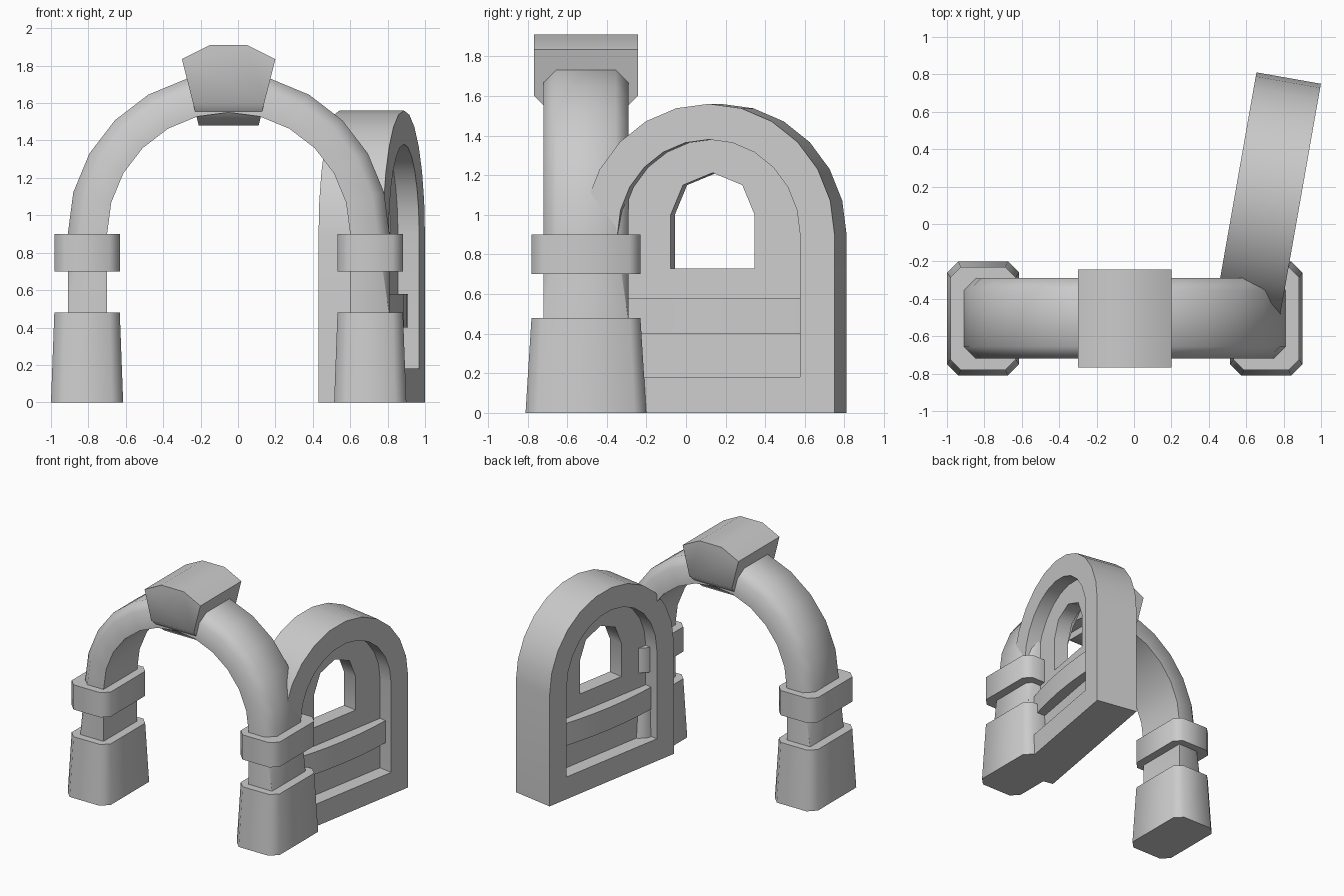
import bpy, bmesh
from math import sin, cos, pi, radians
from mathutils import Matrix

if "Cube" in bpy.data.objects:
    bpy.data.objects.remove(bpy.data.objects["Cube"])

SMOOTH = radians(50)
CX, CY = -0.05, -0.505          # centre of the gateway
SPRING = 0.90                   # height where the arcs begin


def finish(name, bm, matrix=Matrix()):
    bmesh.ops.remove_doubles(bm, verts=bm.verts, dist=0.0003)
    bmesh.ops.recalc_face_normals(bm, faces=bm.faces)
    me = bpy.data.meshes.new(name)
    bm.to_mesh(me)
    bm.free()
    me.shade_smooth()
    me.set_sharp_from_angle(angle=SMOOTH)
    ob = bpy.data.objects.new(name, me)
    ob.matrix_world = matrix
    bpy.context.collection.objects.link(ob)
    return ob


def loft(name, sections, matrix=Matrix()):
    """Skin a list of equal-length point loops and cap both ends."""
    bm = bmesh.new()
    rings = [[bm.verts.new(p) for p in s] for s in sections]
    n = len(rings[0])
    for a, b in zip(rings, rings[1:]):
        for i in range(n):
            j = (i + 1) % n
            bm.faces.new((a[i], a[j], b[j], b[i]))
    bm.faces.new(rings[0])
    bm.faces.new(rings[-1])
    return finish(name, bm, matrix)


def octagon(x, y, z, hx, hy, c):
    """Rectangle with cut corners."""
    pts = [(hx, hy - c), (hx - c, hy), (c - hx, hy), (-hx, hy - c),
           (-hx, c - hy), (c - hx, -hy), (hx - c, -hy), (hx, c - hy)]
    return [(x + a, y + b, z) for a, b in pts]


def arch_outline(rx, rz, bottom, spring, segs):
    pts = [(-rx, bottom), (rx, bottom)]
    pts += [(rx * cos(pi * i / segs), spring + rz * sin(pi * i / segs))
            for i in range(segs + 1)]
    return pts


def plate(name, outlines, half, matrix):
    """Extrude a flat outline with holes, standing upright in the xz plane."""
    cu = bpy.data.curves.new(name + "_profile", 'CURVE')
    cu.dimensions = '2D'
    cu.fill_mode = 'BOTH'
    cu.extrude = half
    for pts in outlines:
        sp = cu.splines.new('POLY')
        sp.points.add(len(pts) - 1)
        for p, (x, z) in zip(sp.points, pts):
            p.co = (x, z, 0, 1)
        sp.use_cyclic_u = True
    tmp = bpy.data.objects.new(name + "_profile", cu)
    bpy.context.collection.objects.link(tmp)
    me = bpy.data.meshes.new_from_object(
        tmp.evaluated_get(bpy.context.evaluated_depsgraph_get()))
    bpy.data.objects.remove(tmp)
    bm = bmesh.new()
    bm.from_mesh(me)
    bmesh.ops.transform(bm, matrix=Matrix.Rotation(pi / 2, 4, 'X'), verts=bm.verts)
    return finish(name, bm, matrix)


# Pillar bases and collars
for side, label in ((-1, "left"), (1, "right")):
    x = CX + side * 0.757
    loft(label + "_pillar_base", [octagon(x, CY, 0, 0.193, 0.305, 0.06),
                                  octagon(x, CY, 0.48, 0.175, 0.275, 0.055)])
    loft(label + "_pillar_collar", [octagon(x, CY, 0.70, 0.175, 0.275, 0.055),
                                    octagon(x, CY, 0.90, 0.175, 0.275, 0.055)])


# Pillar shafts and arch as one sweep, with a bevel fading out down the legs
def arch_section(dx, dz, z0, c):
    ri, ro, h = 0.65, 0.86, 0.215
    pts = [(ri, -h), (ri, h), (ro - c, h), (ro, h - c), (ro, c - h), (ro - c, -h)]
    return [(CX + r * dx, CY + y, z0 + r * dz) for r, y in pts]


stations = [arch_section(1, 0, 0.47, 0.002)]
stations += [arch_section(cos(pi * i / 12), sin(pi * i / 12), SPRING, 0.065)
             for i in range(13)]
stations.append(arch_section(-1, 0, 0.47, 0.002))
loft("arch", stations)


# Keystone with its lower front and back edges cut away
def key_section(y, low):
    t = (low - 1.48) / 0.355
    left, right = -0.21 - 0.09 * t, 0.11 + 0.09 * t
    return [(x, y, z) for x, z in ((left, low), (right, low), (0.20, 1.835),
                                   (0.05, 1.91), (-0.15, 1.91), (-0.30, 1.835))]


loft("keystone", [key_section(CY - 0.262, 1.60), key_section(CY - 0.14, 1.48),
                  key_section(CY + 0.14, 1.48), key_section(CY + 0.262, 1.60)])

# Open door: frame, panel with window, bowed cross bar
door = Matrix.Translation((0.715, 0.145, 0)) @ Matrix.Rotation(radians(80), 4, 'Z')
inner = arch_outline(0.468, 0.48, 0.18, SPRING, 12)
plate("door_frame", [arch_outline(0.645, 0.66, 0, SPRING, 12), inner], 0.175, door)
window = arch_outline(0.215, 0.212, 0.73, 1.0, 4)
plate("door_panel", [arch_outline(0.475, 0.487, 0.17, SPRING, 12), window], 0.06, door)
bar = []
for i in range(-3, 4):
    x = i * 0.158
    d = 0.115 + 0.035 * (1 - (i / 3) ** 2)
    bar.append([(x, -d, 0.40), (x, d, 0.40), (x, d, 0.58), (x, -d, 0.58)])
loft("door_cross_bar", bar, door)
